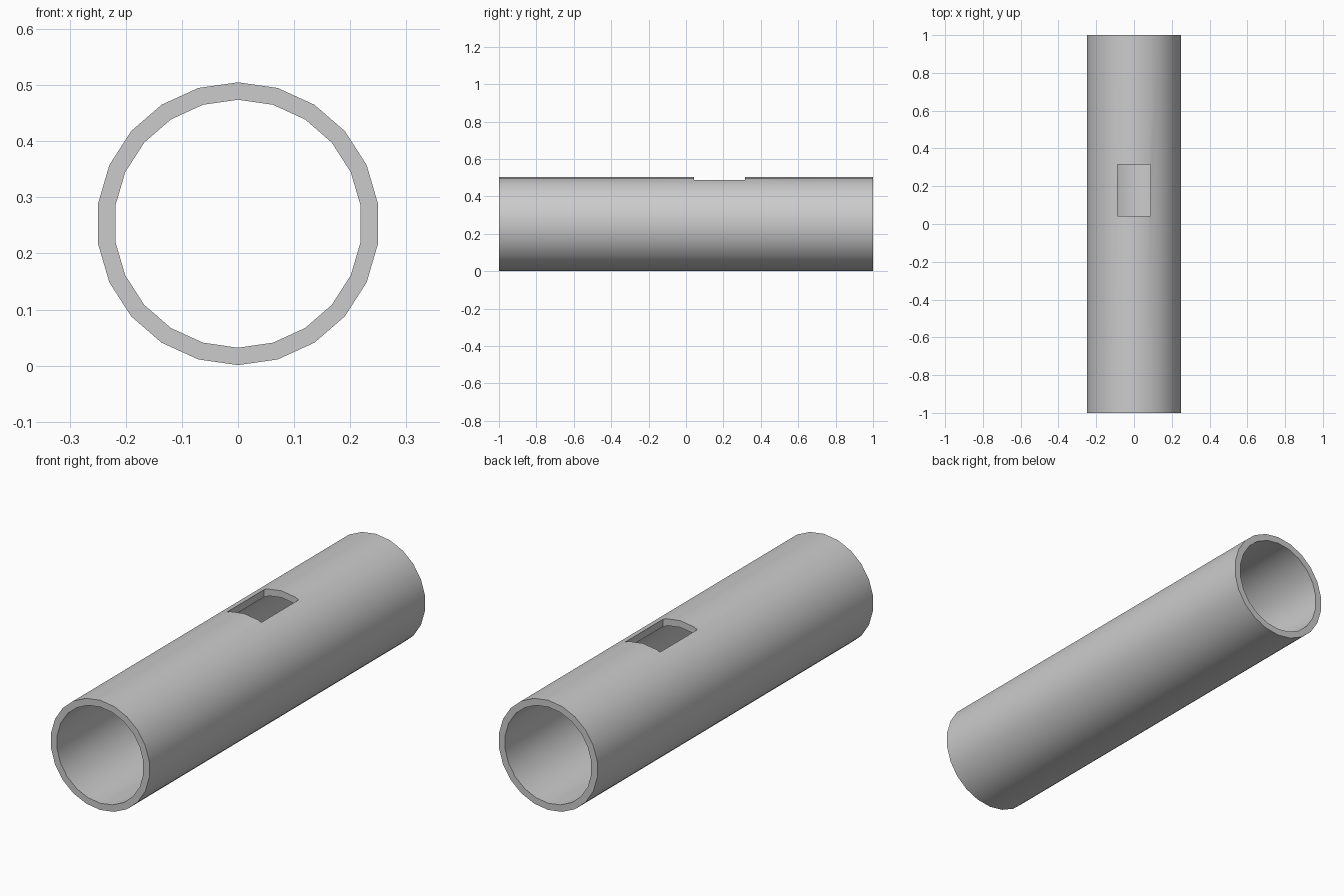
import bpy, bmesh, math

if "Cube" in bpy.data.objects:
    bpy.data.objects.remove(bpy.data.objects["Cube"])

SIDES = 22
R_OUT, R_IN = 0.252, 0.221
CENTRE_Z = 0.253
HALF_LEN = 1.0

# Hollow tube: ring cross-section lofted along y
bm = bmesh.new()

def ring(radius, y):
    return [bm.verts.new((radius * math.sin(2 * math.pi * i / SIDES), y,
                          CENTRE_Z + radius * math.cos(2 * math.pi * i / SIDES)))
            for i in range(SIDES)]

loops = [ring(R_OUT, -HALF_LEN), ring(R_OUT, HALF_LEN),
         ring(R_IN, HALF_LEN), ring(R_IN, -HALF_LEN)]
for k in range(4):
    a, b = loops[k], loops[(k + 1) % 4]
    for i in range(SIDES):
        j = (i + 1) % SIDES
        bm.faces.new((a[i], a[j], b[j], b[i]))
bmesh.ops.recalc_face_normals(bm, faces=bm.faces[:])
mesh = bpy.data.meshes.new("tube")
bm.to_mesh(mesh)
bm.free()
tube = bpy.data.objects.new("tube", mesh)
bpy.context.collection.objects.link(tube)

# Rectangular window cut through the top wall
bpy.ops.mesh.primitive_cube_add(size=1, location=(0, 0.179, 0.5))
cutter = bpy.context.object
cutter.name = "window_cutter"
cutter.scale = (0.176, 0.272, 0.3)
cutter.hide_render = True

cut = tube.modifiers.new("window", 'BOOLEAN')
cut.operation = 'DIFFERENCE'
cut.solver = 'EXACT'
cut.object = cutter

bpy.ops.object.select_all(action='DESELECT')
tube.select_set(True)
bpy.context.view_layer.objects.active = tube
bpy.ops.object.modifier_apply(modifier=cut.name)
bpy.data.objects.remove(cutter)

# Smooth walls, crisp rims
bpy.ops.object.shade_smooth_by_angle(angle=math.radians(30))
